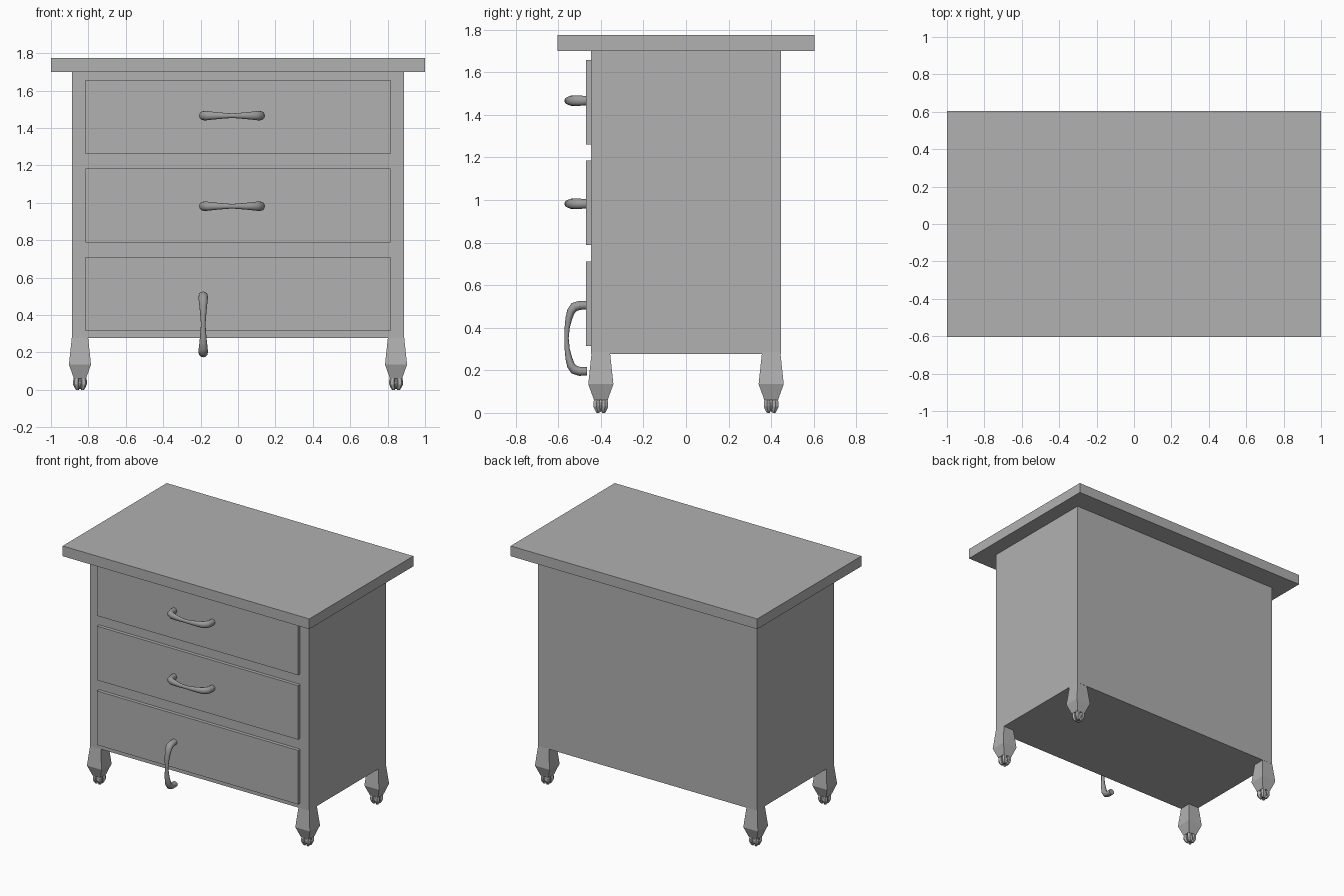
import bpy
import bmesh
from math import sin, cos, pi
from mathutils import Vector, Matrix

if "Cube" in bpy.data.objects:
    bpy.data.objects.remove(bpy.data.objects["Cube"])


def paint(name, value):
    mat = bpy.data.materials.new(name)
    mat.diffuse_color = (value, value, value, 1)
    mat.use_nodes = True
    mat.node_tree.nodes["Principled BSDF"].inputs["Base Color"].default_value = mat.diffuse_color
    return mat


WOOD = paint("grey_wood", 0.44)
METAL = paint("dark_metal", 0.33)


def make_object(name, bm, mat=WOOD, smooth=False):
    bmesh.ops.recalc_face_normals(bm, faces=bm.faces[:])
    mesh = bpy.data.meshes.new(name)
    bm.to_mesh(mesh)
    bm.free()
    mesh.materials.append(mat)
    ob = bpy.data.objects.new(name, mesh)
    bpy.context.collection.objects.link(ob)
    if smooth:
        bpy.context.view_layer.objects.active = ob
        ob.select_set(True)
        bpy.ops.object.shade_smooth_by_angle(angle=0.7)
        ob.select_set(False)
    return ob


def box(name, lo, hi):
    lo, hi = Vector(lo), Vector(hi)
    bm = bmesh.new()
    bmesh.ops.create_cube(bm, size=1)
    bmesh.ops.scale(bm, vec=hi - lo, verts=bm.verts)
    bmesh.ops.translate(bm, vec=(lo + hi) / 2, verts=bm.verts)
    return make_object(name, bm)


def loft(bm, rings):
    """Join rings of points into a closed skin with end caps."""
    loops = [[bm.verts.new(p) for p in ring] for ring in rings]
    n = len(loops[0])
    for a, b in zip(loops, loops[1:]):
        for i in range(n):
            j = (i + 1) % n
            bm.faces.new((a[i], a[j], b[j], b[i]))
    bm.faces.new(loops[0])
    bm.faces.new(loops[-1])


def pull(name, x, z, upright=False):
    """Bow handle: tapered oval section swept along a bent path."""
    # along, depth, in-plane radius, face radius
    half = [(0.155, -0.465, 0.020, 0.022), (0.155, -0.500, 0.021, 0.024),
            (0.147, -0.525, 0.022, 0.025), (0.128, -0.540, 0.019, 0.024),
            (0.095, -0.550, 0.016, 0.020), (0.050, -0.558, 0.012, 0.016)]
    path = half + [(0, -0.561, 0.010, 0.012)]
    path += [(-u, d, a, b) for u, d, a, b in reversed(half)]
    rings = []
    for i, (u, d, a, b) in enumerate(path):
        p, q = path[max(i - 1, 0)], path[min(i + 1, len(path) - 1)]
        t = Vector((q[0] - p[0], q[1] - p[1])).normalized()
        if i in (0, len(path) - 1):
            t = Vector((0, -1 if i == 0 else 1))
        rings.append([(u - t.y * a * cos(k * pi / 6), d + t.x * a * cos(k * pi / 6),
                       b * sin(k * pi / 6)) for k in range(12)])
    bm = bmesh.new()
    loft(bm, rings)
    if upright:
        bmesh.ops.rotate(bm, cent=(0, 0, 0), matrix=Matrix.Rotation(pi / 2, 3, 'Y'), verts=bm.verts)
    bmesh.ops.translate(bm, vec=(x, 0, z), verts=bm.verts)
    return make_object(name, bm, METAL, True)


def leg(name, x, y):
    """Square faceted leg."""
    bm = bmesh.new()
    profile = [(0.285, 0.043), (0.135, 0.059), (0.060, 0.032)]
    loft(bm, [[(x + sx * r, y + sy * r, z) for sx, sy in
               ((-1, -1), (1, -1), (1, 1), (-1, 1))] for z, r in profile])
    make_object(name, bm)


def foot(name, x, y):
    """Ball gripped by four corner claws."""
    bm = bmesh.new()
    bmesh.ops.create_uvsphere(bm, u_segments=8, v_segments=6, radius=0.031,
                              matrix=Matrix.Translation((x, y, 0.036)))
    claw = [(0.072, 0.017, 0.014), (0.050, 0.020, 0.017), (0.030, 0.020, 0.017),
            (0.012, 0.016, 0.013), (0.000, 0.013, 0.008)]
    for sx in (-1, 1):
        for sy in (-1, 1):
            loft(bm, [[(x + sx * o + r * cos(k * pi / 3), y + sy * o + r * sin(k * pi / 3), z)
                       for k in range(6)] for z, o, r in claw])
    make_object(name, bm)


# Carcass and overhanging top
box("cabinet_body", (-0.888, -0.445, 0.277), (0.888, 0.445, 1.702))
box("top_slab", (-1, -0.603, 1.699), (1, 0.603, 1.774))

# Drawer fronts
for label, z in (("upper", 1.459), ("middle", 0.987), ("lower", 0.512)):
    box(label + "_drawer_front", (-0.816, -0.470, z - 0.198), (0.816, -0.440, z + 0.198))

# Handles, the lowest one hanging upright off-centre
pull("upper_handle", -0.032, 1.466)
pull("middle_handle", -0.032, 0.982)
pull("lower_handle", -0.186, 0.350, upright=True)

# Legs and claw feet
for side, x in (("left", -0.845), ("right", 0.845)):
    for end, y in (("front", -0.400), ("back", 0.400)):
        leg(f"{end}_{side}_leg", x, y)
        foot(f"{end}_{side}_foot", x, y)
